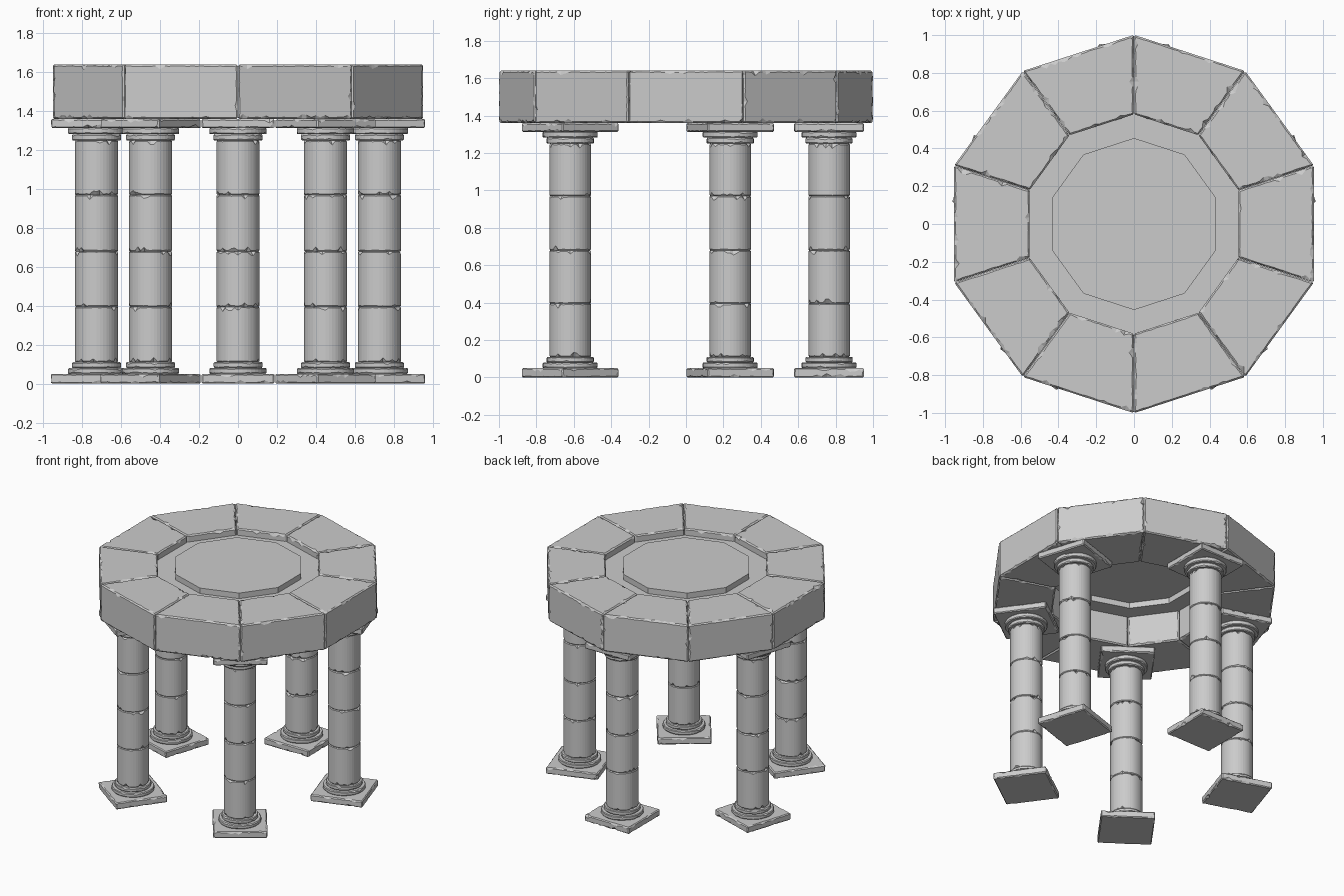
import bpy, bmesh, math, random
from mathutils import Matrix, Vector

if "Cube" in bpy.data.objects:
    bpy.data.objects.remove(bpy.data.objects["Cube"])

random.seed(7)


def finish(bm, name, matrix=Matrix()):
    bmesh.ops.recalc_face_normals(bm, faces=bm.faces)
    bm.transform(matrix)
    me = bpy.data.meshes.new(name)
    bm.to_mesh(me)
    bm.free()
    ob = bpy.data.objects.new(name, me)
    bpy.context.collection.objects.link(ob)
    return ob


def chip(big):
    # mostly fine wear, sometimes a real chip
    return random.uniform(0.3, 1) * big if random.random() < 0.12 else random.uniform(0, 0.003)


def worn_block(name, outline, z0, z1, matrix=Matrix(), bevel=0.005, big=0.016):
    """Prism whose bevelled edges are nibbled back within each flat face."""
    bm = bmesh.new()
    base = bm.faces.new([bm.verts.new((x, y, z0)) for x, y in outline])
    ext = bmesh.ops.extrude_face_region(bm, geom=[base], use_keep_orig=True)
    for v in ext["geom"]:
        if isinstance(v, bmesh.types.BMVert):
            v.co.z = z1
    bmesh.ops.recalc_face_normals(bm, faces=bm.faces)
    sides = len(bm.faces)
    for e in list(bm.edges):
        cuts = int(e.calc_length() / 0.025)
        if cuts:
            bmesh.ops.bisect_edges(bm, edges=[e], cuts=cuts)
    bmesh.ops.bevel(bm, geom=list(bm.edges), offset=bevel, segments=1,
                    affect='EDGES', profile=0.5)
    bm.normal_update()
    moves = {}
    for f in sorted(bm.faces, key=lambda f: -f.calc_area())[:sides]:
        for lp in f.loops:
            t = lp.link_loop_next.vert.co - lp.link_loop_prev.vert.co
            moves[lp.vert] = f.normal.cross(t).normalized() * chip(big)
    for v, d in moves.items():
        v.co += d
    return finish(bm, name, matrix)


def worn_drum(name, r, z0, z1, matrix, big=0.022, seg=40, bevel=0.004):
    """Short cylinder with chipped rims."""
    bm = bmesh.new()
    rings = [[] for _ in range(4)]
    for i in range(seg):
        a = 2 * math.pi * i / seg
        lo, hi = bevel + chip(big), bevel + chip(big)
        profile = [(r - lo * 0.8, z0), (r, z0 + lo), (r, z1 - hi), (r - hi * 0.8, z1)]
        for ring, (rad, z) in zip(rings, profile):
            ring.append(bm.verts.new((rad * math.cos(a), rad * math.sin(a), z)))
    for a, b in zip(rings, rings[1:]):
        for i in range(seg):
            j = (i + 1) % seg
            bm.faces.new((a[i], a[j], b[j], b[i]))
    bm.faces.new(rings[0][::-1])
    bm.faces.new(rings[3])
    return finish(bm, name, matrix)


def polar(r, deg):
    a = math.radians(deg)
    return r * math.cos(a), r * math.sin(a)


# five columns, each facing the centre
h = 0.187
square = [(-h, -h), (h, -h), (h, h), (-h, h)]
joints = [0.11, 0.395, 0.68, 0.97, 1.25]
for k in range(5):
    ang = 90 + 72 * k
    m = Matrix.Rotation(math.radians(ang), 4, 'Z') @ Matrix.Translation((0.765, 0, 0))
    pre = f"column_{k + 1}_"
    worn_block(pre + "plinth", square, 0, 0.05, m)
    worn_drum(pre + "base_lower_ring", 0.147, 0.05, 0.08, m, big=0.008)
    worn_drum(pre + "base_upper_ring", 0.126, 0.08, 0.11, m, big=0.008)
    for i, (a, b) in enumerate(zip(joints, joints[1:])):
        worn_drum(f"{pre}drum_{i + 1}", 0.111, a, b, m)
    worn_drum(pre + "capital_lower_ring", 0.126, 1.25, 1.282, m, big=0.008)
    worn_drum(pre + "capital_upper_ring", 0.147, 1.282, 1.315, m, big=0.008)
    worn_block(pre + "abacus", square, 1.313, 1.36, m)

# ten wedge blocks forming the ring beam
for k in range(10):
    a0, a1 = 90 + 36 * k, 126 + 36 * k
    pts = [polar(0.58, a0), polar(1.002, a0), polar(1.002, a1), polar(0.58, a1)]
    c = sum((Vector(p) for p in pts), Vector((0, 0))) / 4
    pts = [tuple(c + (Vector(p) - c) * 0.996) for p in pts]
    worn_block(f"ring_block_{k + 1}", pts, 1.36, 1.64, bevel=0.007, big=0.02)

# stepped ceiling panel: lower ledge, riser and raised centre
bm = bmesh.new()
rings = [[bm.verts.new((*polar(r, 90 + 36 * i), z)) for i in range(10)]
         for r, z in [(0.585, 1.59), (0.455, 1.59), (0.455, 1.632)]]
for a, b in zip(rings, rings[1:]):
    for i in range(10):
        j = (i + 1) % 10
        bm.faces.new((a[i], a[j], b[j], b[i]))
bm.faces.new(rings[2])
finish(bm, "ceiling_panel")
